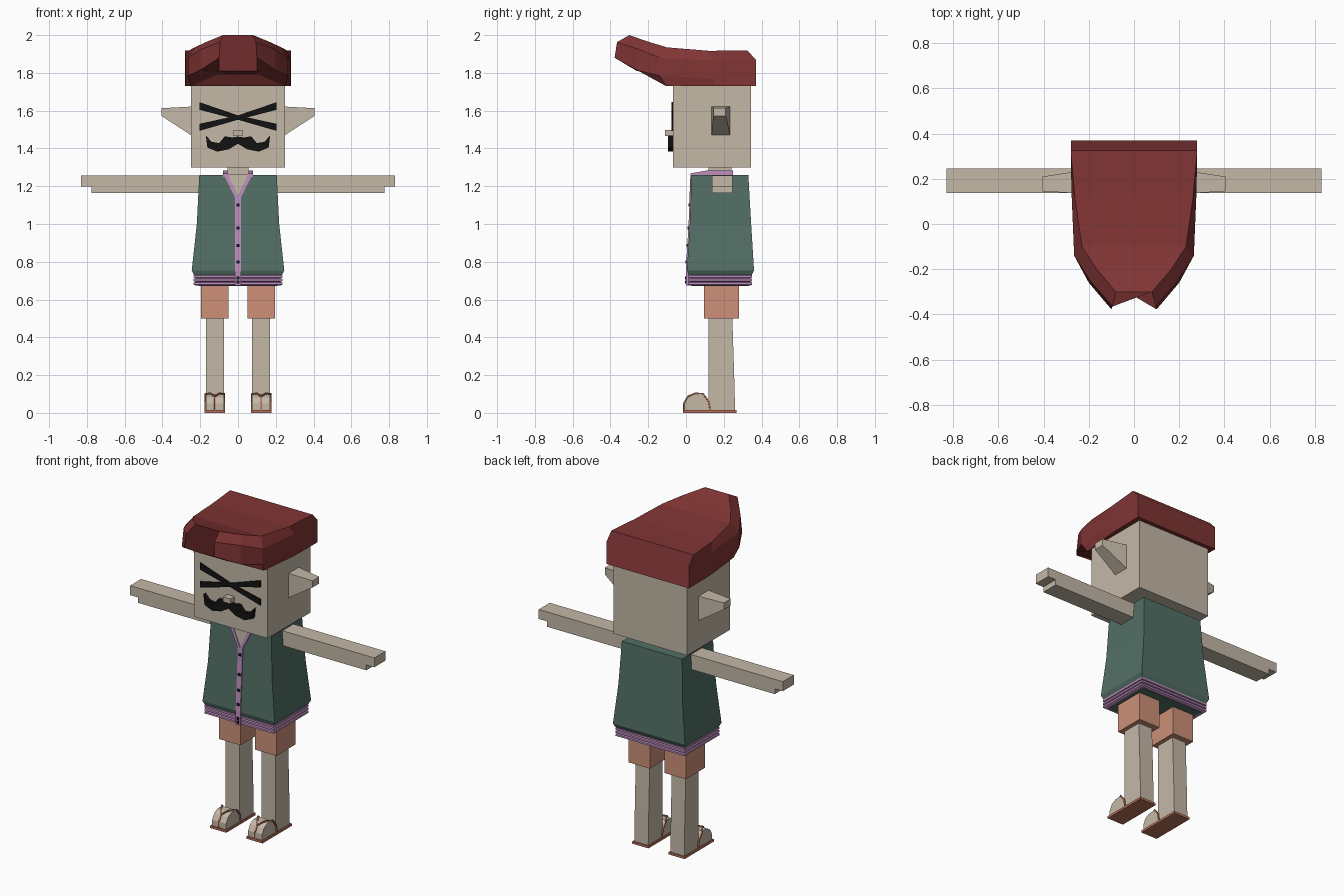
import bpy, bmesh
from mathutils import Vector

old = bpy.data.objects.get("Cube")
if old:
    bpy.data.objects.remove(old, do_unlink=True)


def material(name, rgb):
    m = bpy.data.materials.new(name)
    m.use_nodes = True
    m.diffuse_color = (*rgb, 1)
    m.node_tree.nodes["Principled BSDF"].inputs["Base Color"].default_value = (*rgb, 1)
    return m


skin = material("skin", (0.55, 0.48, 0.39))
red = material("hat red", (0.22, 0.035, 0.035))
green = material("vest green", (0.085, 0.16, 0.13))
purple = material("trim purple", (0.52, 0.27, 0.52))
orange = material("shorts orange", (0.61, 0.28, 0.19))
sandal = material("sandal brown", (0.47, 0.17, 0.10))
black = material("black", (0.006, 0.006, 0.006))


def loft(name, rings, mat):
    """Skin a list of equal-length closed rings and cap both ends."""
    bm = bmesh.new()
    rows = [[bm.verts.new(p) for p in ring] for ring in rings]
    n = len(rows[0])
    for a, b in zip(rows, rows[1:]):
        for i in range(n):
            j = (i + 1) % n
            bm.faces.new((a[i], a[j], b[j], b[i]))
    bm.faces.new(rows[0])
    bm.faces.new(rows[-1])
    bmesh.ops.recalc_face_normals(bm, faces=bm.faces)
    me = bpy.data.meshes.new(name)
    bm.to_mesh(me)
    bm.free()
    me.materials.append(mat)
    ob = bpy.data.objects.new(name, me)
    bpy.context.collection.objects.link(ob)
    return ob


def rect(x0, x1, y0, y1, z):
    return [(x0, y0, z), (x1, y0, z), (x1, y1, z), (x0, y1, z)]


def box(name, x, y, z, mat):
    return loft(name, [rect(*x, *y, h) for h in z], mat)


def plate(name, outline, y0, y1, mat):
    """Extrude an x-z outline along y."""
    return loft(name, [[(x, y, z) for x, z in outline] for y in (y0, y1)], mat)


def front_y(z):
    """Front surface of the vest at height z."""
    if z > 1.0:
        return 0.02 + (z - 1.0) * 0.04
    return 0.005 + max(z - 0.755, 0) * 0.06


def vest_plate(name, outline, lift, mat):
    """Thin plate lying on the front of the vest."""
    return loft(name, [[(x, front_y(z) + d, z) for x, z in outline]
                       for d in (-lift, 0.01)], mat)


def bar(name, path, w, mat):
    """Thin square strap along a path."""
    rings = []
    for i, p in enumerate(path):
        t = (Vector(path[min(i + 1, len(path) - 1)]) - Vector(path[max(i - 1, 0)])).normalized()
        u = t.cross(Vector((1, 0.2, 0))).normalized() * w
        v = t.cross(u).normalized() * w
        rings.append([Vector(p) + u + v, Vector(p) + u - v, Vector(p) - u - v, Vector(p) - u + v])
    return loft(name, rings, mat)


# Head, neck and nose
box("head", (-0.25, 0.25), (-0.07, 0.345), (1.30, 1.78), skin)
box("neck", (-0.055, 0.055), (0.12, 0.24), (1.2, 1.31), skin)
box("nose", (-0.025, 0.025), (-0.11, -0.06), (1.467, 1.497), skin)

# Hat: each station holds underside, rim bottom, rim top and crown edge as (x, y, z)
stations = [
    [(0.28, 0.37, 1.73), (0.28, 0.37, 1.77), (0.28, 0.37, 1.87), (0.28, 0.325, 1.918)],
    [(0.277, 0.15, 1.73), (0.277, 0.15, 1.77), (0.277, 0.15, 1.865), (0.262, 0.12, 1.917)],
    [(0.25, -0.105, 1.73), (0.265, -0.14, 1.785), (0.265, -0.14, 1.88), (0.23, -0.1, 1.935)],
    [(0.1, -0.15, 1.795), (0.2, -0.26, 1.815), (0.195, -0.25, 1.925), (0.165, -0.2, 1.965)],
    [(0.1, -0.26, 1.81), (0.1, -0.378, 1.88), (0.095, -0.365, 1.963), (0.08, -0.30, 2.0)],
]
loft("hat", [s + [(-x, y, z) for x, y, z in reversed(s)] for s in stations], red)

# Crossed eye stripes and moustache
for side, sx in (("left", 1), ("right", -1)):
    plate(side + "_eye_stripe",
          [(sx * x, z) for x, z in [(-0.205, 1.605), (0, 1.552), (0.205, 1.493),
                                    (0.205, 1.53), (0, 1.575), (-0.205, 1.645)]],
          -0.078, -0.069, black)
half = [(0.03, 1.458), (0.07, 1.464), (0.1, 1.428), (0.14, 1.435), (0.17, 1.468),
        (0.162, 1.405), (0.11, 1.383), (0.05, 1.395)]
plate("moustache", [(0, 1.463)] + half + [(0, 1.425)] + [(-x, z) for x, z in reversed(half)],
      -0.094, -0.069, black)

# Vest with flared hem
loft("vest", [rect(-w, w, y0, y1, z) for w, y0, y1, z in [
    (0.23, 0.015, 0.345, 0.725), (0.245, 0.005, 0.36, 0.755),
    (0.218, 0.02, 0.345, 1.0), (0.205, 0.03, 0.33, 1.26)]], green)

# Ribbed waistband
ribs = []
for i in range(3):
    z = 0.675 + i * 0.019
    for w, dz in ((0.225, 0), (0.235, 0.004), (0.235, 0.015), (0.225, 0.019)):
        ribs.append(rect(-w, w, 0.245 - w, 0.115 + w, z + dz))
loft("waistband", ribs, purple)
box("waistband_underside", (-0.21, 0.21), (0.03, 0.33), (0.672, 0.69), green)

# Neckline, placket and buttons
vest_plate("chest", [(-0.055, 1.265), (0, 1.145), (0.055, 1.265)], 0.003, skin)
vest_plate("upper_placket", [(-0.016, 1.0), (0.016, 1.0), (0.016, 1.15), (-0.016, 1.15)], 0.006, purple)
vest_plate("lower_placket", [(-0.016, 0.755), (0.016, 0.755), (0.016, 1.0), (-0.016, 1.0)], 0.006, purple)
vest_plate("hem_placket", [(-0.016, 0.675), (0.016, 0.675), (0.016, 0.755), (-0.016, 0.755)], 0.006, purple)
for i, z in enumerate((1.1, 0.98, 0.885, 0.8, 0.715, 0.692)):
    vest_plate(f"button_{i + 1}", [(-0.008, z - 0.008), (0.008, z - 0.008),
                                   (0.008, z + 0.008), (-0.008, z + 0.008)], 0.01, black)
box("back_collar", (-0.08, 0.08), (0.235, 0.25), (1.25, 1.283), purple)

for side, s in (("left", 1), ("right", -1)):
    def span(a, b):
        return sorted((s * a, s * b))

    # Collar
    vest_plate(side + "_lapel", [(s * x, z) for x, z in [
        (0.0, 1.14), (0.016, 1.14), (0.08, 1.268), (0.055, 1.268)]], 0.007, purple)
    loft(side + "_collar", [[(s * 0.055, y, 1.25), (s * 0.08, y, 1.25),
                             (s * 0.08, y, z), (s * 0.055, y, z)]
                            for y, z in ((0.024, 1.268), (0.11, 1.283), (0.25, 1.283))], purple)

    # Ear: tapered block
    loft(side + "_ear", [[(s * x, y0, z0), (s * x, y1, z0), (s * x, y1, z1), (s * x, y0, z1)]
                         for x, y0, y1, z0, z1 in [(0.24, 0.135, 0.235, 1.465, 1.622),
                                                   (0.405, 0.145, 0.21, 1.572, 1.613)]], skin)

    # Arm with stepped hand
    box(side + "_arm", span(0.19, 0.83), (0.138, 0.245), (1.198, 1.256), skin)
    box(side + "_forearm_underside", span(0.19, 0.775), (0.138, 0.245), (1.165, 1.199), skin)

    # Shorts and leg
    box(side + "_shorts", span(0.05, 0.195), (0.095, 0.28), (0.5, 0.69), orange)
    loft(side + "_leg", [rect(*span(0.075, 0.17), 0.12, y, z)
                         for y, z in ((0.26, 0.01), (0.255, 0.2), (0.245, 0.51))], skin)

    # Foot and sandal
    foot = [(-0.008, 0.01), (-0.008, 0.05), (0.01, 0.082), (0.04, 0.098),
            (0.085, 0.1), (0.115, 0.075), (0.13, 0.03), (0.13, 0.01)]
    loft(side + "_foot", [[(s * x, y, z) for y, z in foot] for x in (0.075, 0.17)], skin)
    box(side + "_sole", span(0.068, 0.178), (-0.016, 0.268), (0, 0.014), sandal)
    for part, x in (("inner", 0.073), ("outer", 0.173)):
        bar(f"{side}_{part}_strap", [(s * x, 0.13, 0.012), (s * x, 0.122, 0.06),
                                     (s * x, 0.09, 0.1), (s * (x + 0.1225) / 2, 0.05, 0.104),
                                     (s * 0.1225, 0.012, 0.088)], 0.004, sandal)
    bar(side + "_toe_strap", [(s * 0.1225, 0.012, 0.088), (s * 0.1225, -0.01, 0.052),
                              (s * 0.1225, -0.011, 0.01)], 0.004, sandal)
